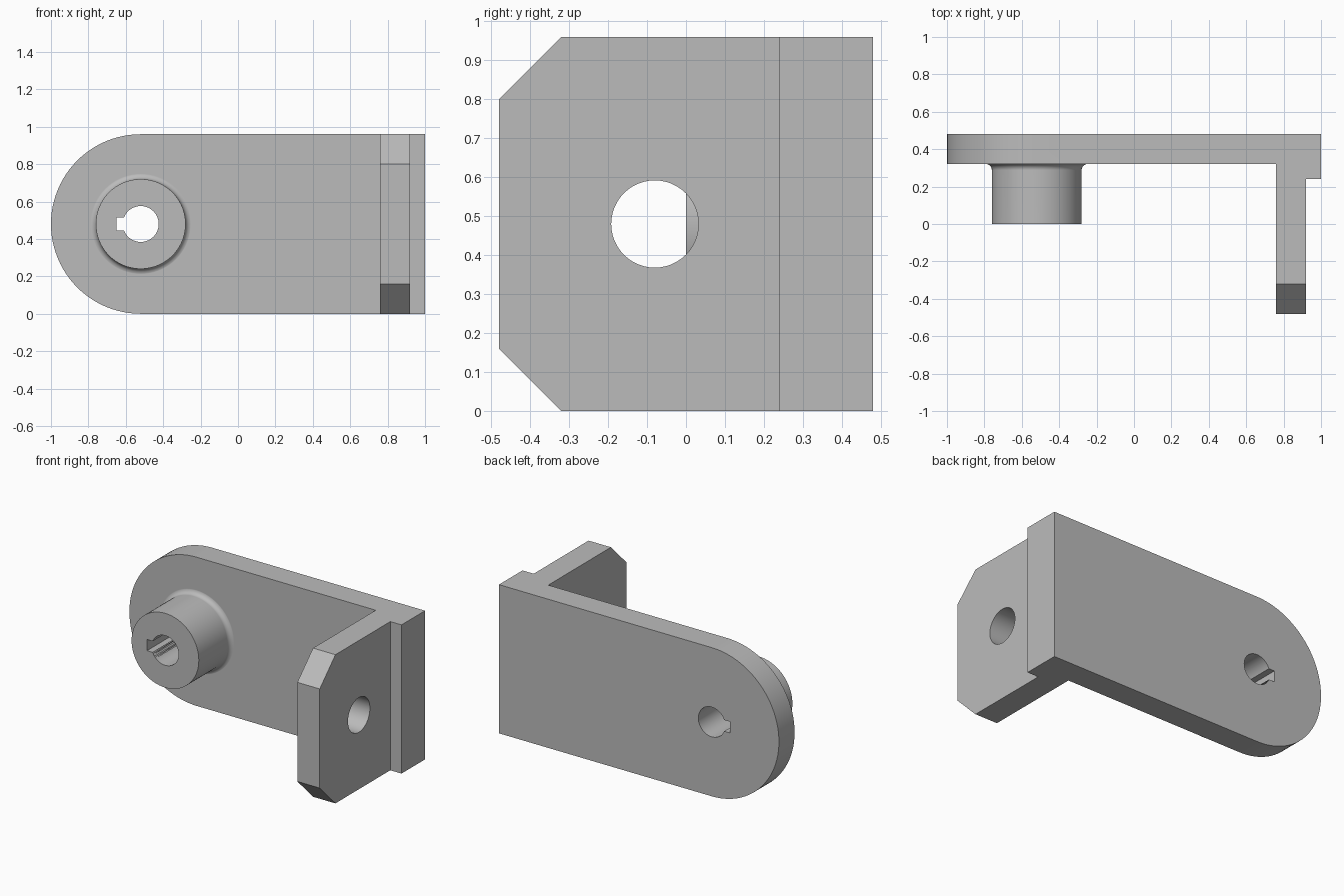
import bpy, bmesh
from math import sin, cos, pi
from mathutils import Vector

if "Cube" in bpy.data.objects:
    bpy.data.objects.remove(bpy.data.objects["Cube"], do_unlink=True)

MID = 0.48        # half height of the bracket
BOSS_X = -0.52    # axis of the boss and of the rounded end


def finish(name, bm):
    bmesh.ops.recalc_face_normals(bm, faces=bm.faces[:])
    mesh = bpy.data.meshes.new(name)
    bm.to_mesh(mesh)
    bm.free()
    ob = bpy.data.objects.new(name, mesh)
    bpy.context.collection.objects.link(ob)
    return ob


def prism(points, axis, lo, hi):
    """Extrude a 2D outline along x, y or z."""
    place = {"x": lambda a, b: (lo, a, b),
             "y": lambda a, b: (a, lo, b),
             "z": lambda a, b: (a, b, lo)}[axis]
    bm = bmesh.new()
    face = bm.faces.new([bm.verts.new(place(a, b)) for a, b in points])
    new = bmesh.ops.extrude_face_region(bm, geom=[face])["geom"]
    step = Vector((axis == "x", axis == "y", axis == "z")) * (hi - lo)
    bmesh.ops.translate(bm, vec=step, verts=[g for g in new if isinstance(g, bmesh.types.BMVert)])
    return bm


def arc(cx, cy, r, start, end, n):
    return [(cx + r * cos(start + (end - start) * i / n),
             cy + r * sin(start + (end - start) * i / n)) for i in range(n + 1)]


def combine(target, tool, operation):
    mod = target.modifiers.new(tool.name, "BOOLEAN")
    mod.operation, mod.solver, mod.object = operation, "EXACT", tool
    bpy.context.view_layer.objects.active = target
    bpy.ops.object.modifier_apply(modifier=mod.name)
    bpy.data.objects.remove(tool, do_unlink=True)


# Bracket body: L outline with a step on the outer side of the flange
outline = [(-1, 0.32), (0.76, 0.32), (0.76, -0.48), (0.92, -0.48),
           (0.92, 0.24), (1, 0.24), (1, 0.48), (-1, 0.48)]
bm = prism(outline, "z", 0, 2 * MID)

# Chamfered front corners of the flange
corners = [e for e in bm.edges if all(v.co.y < -0.47 for v in e.verts)
           and abs(e.verts[0].co.z - e.verts[1].co.z) < 0.01]
bmesh.ops.bevel(bm, geom=corners, offset=0.16, segments=1, affect="EDGES")
bracket = finish("bracket", bm)

# Rounded end of the plate
rounded = arc(BOSS_X, MID, MID, pi / 2, 1.5 * pi, 48) + [(1.2, 0), (1.2, 2 * MID)]
combine(bracket, finish("rounded_end", prism(rounded, "y", -0.6, 0.6)), "INTERSECT")

# Boss with a filleted root, turned around its axis
R, FILLET = 0.24, 0.032
section = [(0, 0), (R, 0)] + arc(R + FILLET, 0.3205 - FILLET, FILLET, pi, pi / 2, 6)
section += [(R + FILLET, 0.4), (0, 0.4)]
bm = bmesh.new()
verts = [bm.verts.new((BOSS_X + r, y, MID)) for r, y in section]
edges = [bm.edges.new(pair) for pair in zip(verts, verts[1:])]
bmesh.ops.spin(bm, geom=verts + edges, cent=(BOSS_X, 0, MID), axis=(0, 1, 0),
               angle=2 * pi, steps=72)
bmesh.ops.remove_doubles(bm, verts=bm.verts[:], dist=0.0001)
combine(bracket, finish("boss", bm), "UNION")

# Bore with keyway through boss and plate
bore = arc(BOSS_X, MID, 0.096, 0, 2 * pi, 48)[:-1]
combine(bracket, finish("bore", prism(bore, "y", -0.1, 0.6)), "DIFFERENCE")
k = 0.036
keyway = [(-0.65, MID - k), (BOSS_X, MID - k), (BOSS_X, MID + k), (-0.65, MID + k)]
combine(bracket, finish("keyway", prism(keyway, "y", -0.1, 0.6)), "DIFFERENCE")

# Round hole through the flange
hole = arc(-0.08, MID, 0.112, 0, 2 * pi, 48)[:-1]
combine(bracket, finish("flange_hole", prism(hole, "x", 0.7, 1.1)), "DIFFERENCE")

# Grey metal
grey = bpy.data.materials.new("grey_metal")
grey.use_nodes = True
colour = (0.5, 0.5, 0.5, 1)
grey.diffuse_color = colour
grey.node_tree.nodes["Principled BSDF"].inputs["Base Color"].default_value = colour
bracket.data.materials.clear()
bracket.data.materials.append(grey)
for poly in bracket.data.polygons:
    poly.material_index = 0

# Smooth curves, crisp edges, flat plates
bpy.ops.object.select_all(action="DESELECT")
bracket.select_set(True)
bpy.context.view_layer.objects.active = bracket
bpy.ops.object.shade_smooth_by_angle(angle=pi / 6)
weighted = bracket.modifiers.new("flat_plates", "WEIGHTED_NORMAL")
weighted.keep_sharp = True
